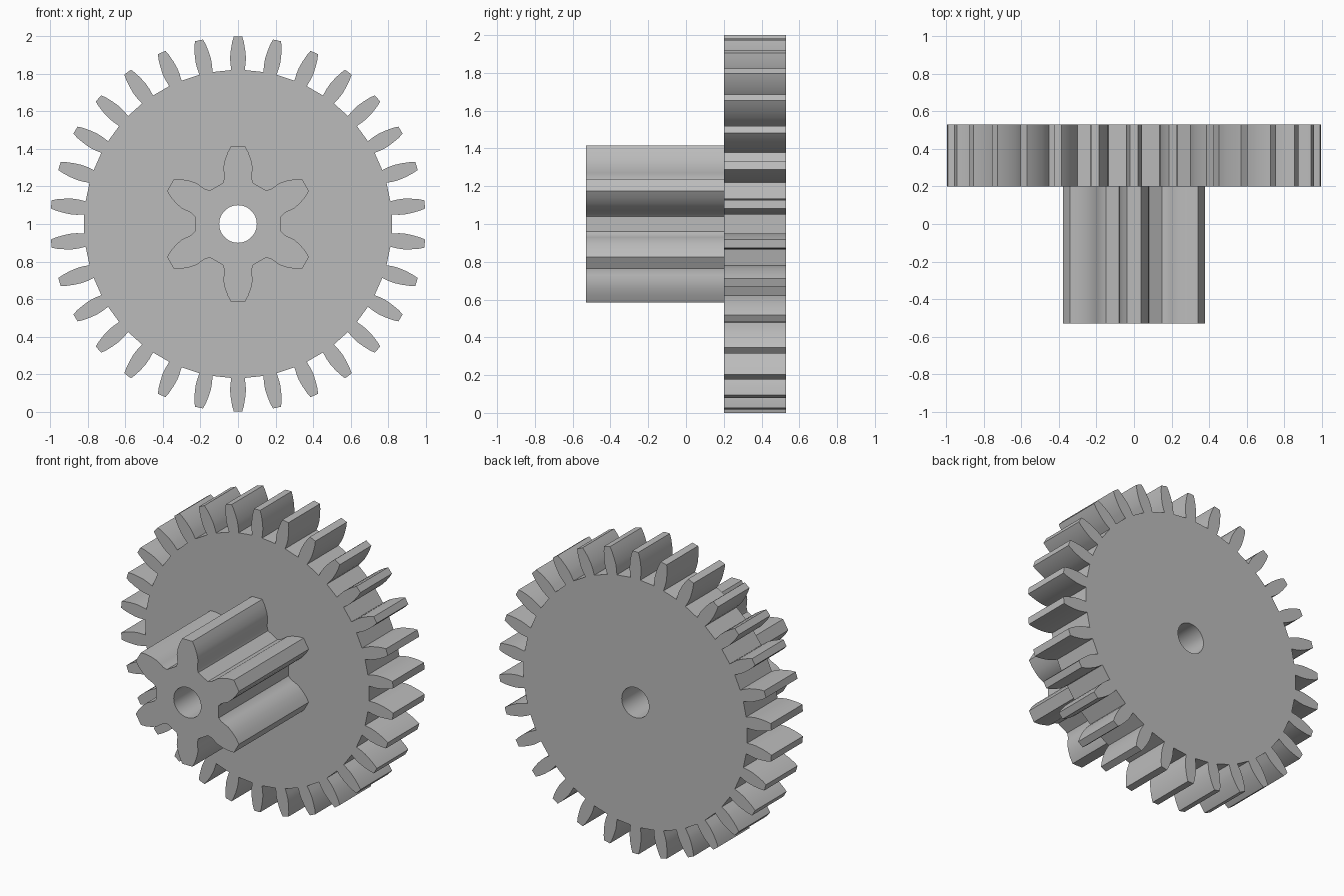
import bpy, bmesh
from math import sin, cos, pi, radians
from mathutils import Matrix

cube = bpy.data.objects.get("Cube")
if cube:
    bpy.data.objects.remove(cube)

grey = bpy.data.materials.new("plain grey")
grey.use_nodes = True
colour = (0.5, 0.5, 0.5, 1)
grey.diffuse_color = colour
grey.node_tree.nodes["Principled BSDF"].inputs["Base Color"].default_value = colour

AXLE_HEIGHT = 1.0
BORE = [(0.1 * cos(2 * pi * i / 48), 0.1 * sin(2 * pi * i / 48)) for i in range(48)]


def gear_outline(teeth, flank):
    """Repeat one tooth, given as (half width, height) from root to tip."""
    tooth = [(w, h) for w, h in flank] + [(-w, h) for w, h in reversed(flank)]
    points = []
    for i in range(teeth):
        a = 2 * pi * i / teeth
        points += [(x * cos(a) - y * sin(a), x * sin(a) + y * cos(a)) for x, y in tooth]
    return points


def build_gear(name, outline, front, back):
    """Extrude an outline with a round bore along y."""
    curve = bpy.data.curves.new(name + "_profile", 'CURVE')
    curve.dimensions = '2D'
    curve.fill_mode = 'BOTH'
    curve.extrude = (back - front) / 2
    for loop in (outline, BORE):
        spline = curve.splines.new('POLY')
        spline.points.add(len(loop) - 1)
        for p, (x, y) in zip(spline.points, loop):
            p.co = (x, y, 0, 1)
        spline.use_cyclic_u = True
    helper = bpy.data.objects.new(name + "_profile", curve)
    bpy.context.collection.objects.link(helper)
    bpy.context.view_layer.update()
    mesh = bpy.data.meshes.new_from_object(
        helper.evaluated_get(bpy.context.evaluated_depsgraph_get()))
    bpy.data.objects.remove(helper)

    # Weld the caps to the walls and stand the gear upright
    bm = bmesh.new()
    bm.from_mesh(mesh)
    bmesh.ops.remove_doubles(bm, verts=bm.verts, dist=1e-5)
    place = Matrix.Translation((0, (front + back) / 2, AXLE_HEIGHT)) @ Matrix.Rotation(pi / 2, 4, 'X')
    bmesh.ops.transform(bm, matrix=place, verts=bm.verts)
    bmesh.ops.recalc_face_normals(bm, faces=bm.faces)
    bm.to_mesh(mesh)
    bm.free()

    mesh.name = name
    mesh.materials.clear()
    mesh.materials.append(grey)
    obj = bpy.data.objects.new(name, mesh)
    bpy.context.collection.objects.link(obj)
    bpy.ops.object.select_all(action='DESELECT')
    obj.select_set(True)
    bpy.context.view_layer.objects.active = obj
    bpy.ops.object.shade_smooth_by_angle(angle=radians(20))
    return obj


# Large gear wheel at the back
wheel_flank = [(0.036, 0.82), (0.041, 0.86), (0.042, 0.89), (0.038, 0.93), (0.031, 0.97), (0.022, 1.0)]
build_gear("gear_wheel", gear_outline(30, wheel_flank), 0.2, 0.53)

# Long six-tooth pinion in front
pinion_flank = [(0.08, 0.219), (0.073, 0.245), (0.075, 0.27), (0.078, 0.3), (0.07, 0.34), (0.056, 0.38), (0.037, 0.415)]
build_gear("pinion", gear_outline(6, pinion_flank), -0.53, 0.2)
